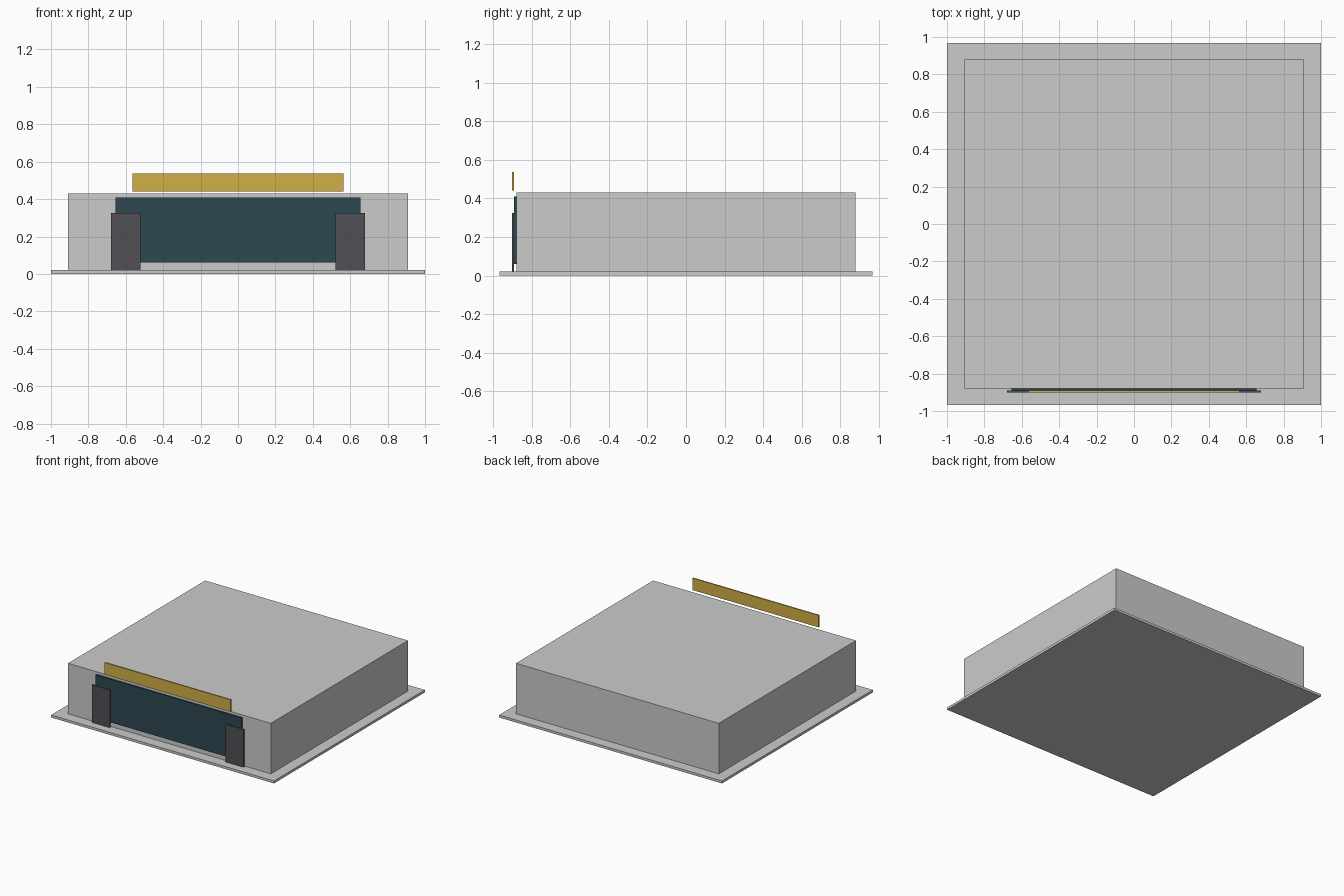
import bpy

if "Cube" in bpy.data.objects:
    bpy.data.objects.remove(bpy.data.objects["Cube"])


def material(name, rgb):
    m = bpy.data.materials.new(name)
    m.diffuse_color = (*rgb, 1.0)
    m.use_nodes = True
    m.node_tree.nodes["Principled BSDF"].inputs["Base Color"].default_value = m.diffuse_color
    return m


def box(name, x, y, z, mat=None):
    """Box spanning the (min, max) ranges on each axis."""
    spans = (x, y, z)
    bpy.ops.mesh.primitive_cube_add(size=1, location=[(a + b) / 2 for a, b in spans])
    ob = bpy.context.object
    ob.name = name
    ob.scale = [b - a for a, b in spans]
    bpy.ops.object.transform_apply(location=False, rotation=False, scale=True)
    if mat:
        ob.data.materials.append(mat)
    return ob


glass = material("dark_teal_glass", (0.025, 0.065, 0.08))
dark = material("dark_grey", (0.08, 0.08, 0.09))
gold = material("gold", (0.64, 0.43, 0.06))

# ground slab and main building block
box("base_slab", (-1, 1), (-0.967, 0.967), (0, 0.02))
box("building_body", (-0.91, 0.91), (-0.879, 0.879), (0.02, 0.43))

# shopfront window on the front wall
box("front_window", (-0.655, 0.655), (-0.892, -0.879), (0.06, 0.41), glass)

# panels overlapping both ends of the window
for side, label in ((-1, "left"), (1, "right")):
    x = sorted((side * 0.52, side * 0.68))
    box(label + "_front_panel", x, (-0.901, -0.89), (0.02, 0.325), dark)

# sign board floating just above the roof edge
box("roof_sign", (-0.565, 0.565), (-0.902, -0.891), (0.44, 0.537), gold)
